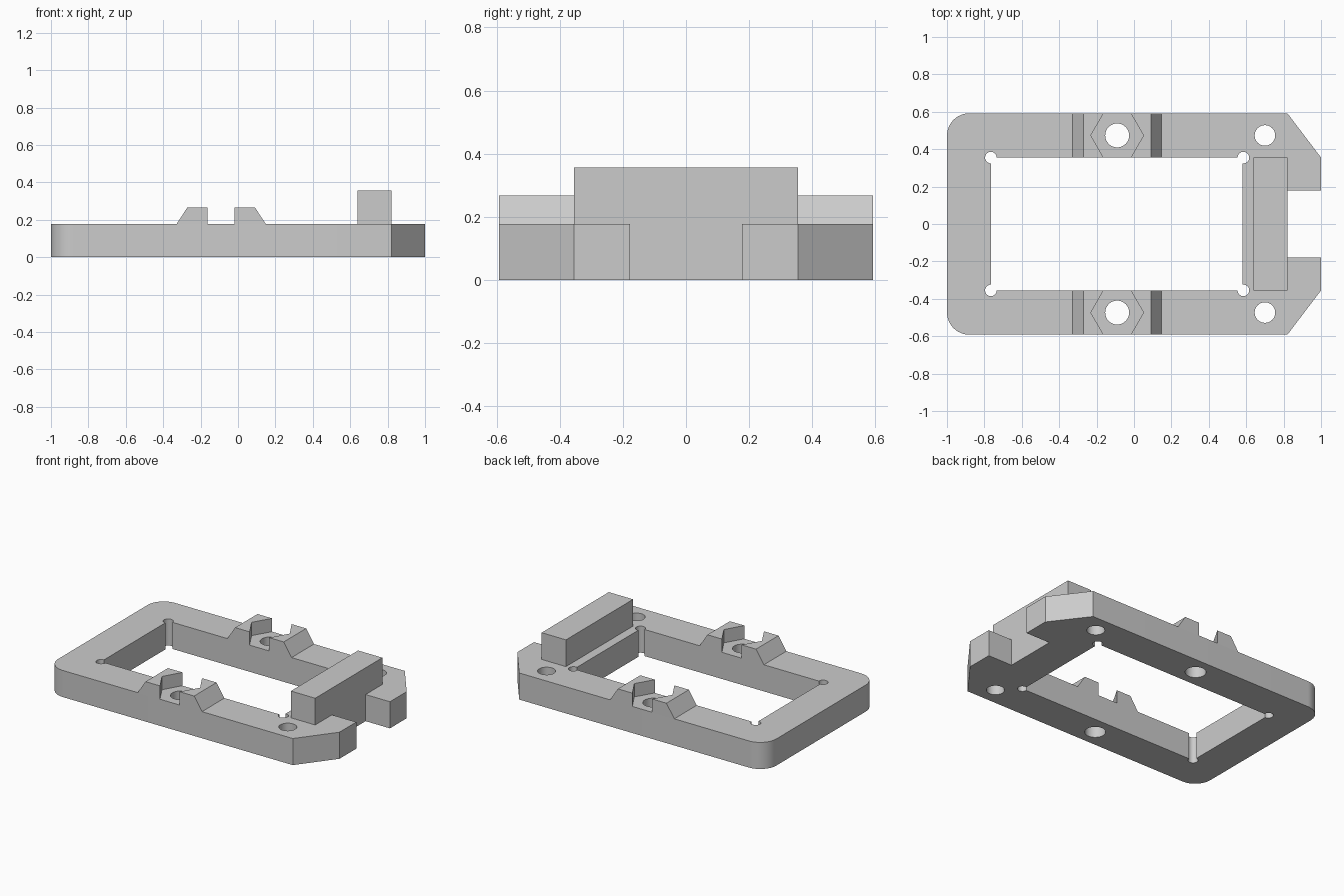
import bpy, bmesh
from math import cos, sin, pi, radians
from mathutils import Vector

default = bpy.data.objects.get("Cube")
if default:
    bpy.data.objects.remove(default, do_unlink=True)

# One matt grey for the whole bracket
grey = bpy.data.materials.new("light_grey")
grey.use_nodes = True
colour = (0.6, 0.6, 0.6, 1)
grey.diffuse_color = colour
grey.node_tree.nodes["Principled BSDF"].inputs["Base Color"].default_value = colour

WIDTH = 0.592     # half depth of the frame
INNER = 0.355     # half depth of the window
TOP = 0.178       # plate thickness
RAIL = (WIDTH + INNER) / 2
BOLT_X = -0.09


def prism(name, points, direction):
    """Extrude a closed outline along a direction."""
    bm = bmesh.new()
    face = bm.faces.new([bm.verts.new(p) for p in points])
    new = bmesh.ops.extrude_face_region(bm, geom=[face])["geom"]
    bmesh.ops.translate(bm, vec=Vector(direction),
                        verts=[v for v in new if isinstance(v, bmesh.types.BMVert)])
    bmesh.ops.recalc_face_normals(bm, faces=bm.faces)
    mesh = bpy.data.meshes.new(name)
    bm.to_mesh(mesh)
    bm.free()
    mesh.materials.append(grey)
    obj = bpy.data.objects.new(name, mesh)
    bpy.context.collection.objects.link(obj)
    return obj


def arc(x, y, z, radius, start, sweep, steps):
    return [(x + radius * cos(start + sweep * i / steps),
             y + radius * sin(start + sweep * i / steps), z) for i in range(steps + 1)]


def cut(obj, cutter):
    """Subtract a cutter, then discard it."""
    cutter.hide_render = True
    mod = obj.modifiers.new("cut", "BOOLEAN")
    mod.operation = "DIFFERENCE"
    mod.solver = "EXACT"
    mod.object = cutter
    select(obj)
    bpy.ops.object.modifier_apply(modifier=mod.name)
    bpy.data.objects.remove(cutter, do_unlink=True)


def select(obj):
    bpy.ops.object.select_all(action="DESELECT")
    obj.select_set(True)
    bpy.context.view_layer.objects.active = obj


def drill(obj, x, y, radius, sides=32):
    ring = arc(x, y, -0.1, radius, 0, 2 * pi, sides)[:-1]
    cut(obj, prism("drill", ring, (0, 0, 0.6)))


def box(name, x0, x1, y, z0, z1):
    return prism(name, [(x0, -y, z0), (x1, -y, z0), (x1, y, z0), (x0, y, z0)], (0, 0, z1 - z0))


# Plate outline: rounded left end, chamfered and notched right end
radius = 0.12
outline = [(0.82, -0.178, 0), (1, -0.178, 0), (1, -INNER, 0), (0.82, -WIDTH, 0)]
outline = ([(x, y, z) for x, y, z in outline][::-1]
           + outline and
           arc(radius - 1, WIDTH - radius, 0, radius, pi / 2, pi / 2, 12)
           + arc(radius - 1, radius - WIDTH, 0, radius, pi, pi / 2, 12)
           + outline[::-1]
           + [(x, -y, z) for x, y, z in outline])
frame = prism("frame", outline, (0, 0, TOP))

# Central window, corner reliefs and screw holes
cut(frame, box("window", -0.765, 0.58, INNER, -0.1, 0.5))
for side in (-1, 1):
    for x in (-0.765, 0.585):
        drill(frame, x, side * INNER, 0.031)
    drill(frame, BOLT_X, side * RAIL, 0.064)
    drill(frame, 0.70, side * RAIL, 0.055)
select(frame)
bpy.ops.object.shade_smooth_by_angle(angle=radians(30))

# Sloped nut holders with a hexagonal slot through each
for side, label in ((-1, "front"), (1, "back")):
    y0 = side * RAIL - (WIDTH - INNER) / 2
    profile = [(-0.328, y0, TOP), (0.148, y0, TOP), (0.09, y0, 0.267), (-0.27, y0, 0.267)]
    holder = prism(label + "_nut_holder", profile, (0, WIDTH - INNER, 0))
    drill(holder, BOLT_X, side * RAIL, 0.141, 6)

# Raised stop block behind the notch
box("stop_block", 0.64, 0.82, INNER, TOP, 0.357)
